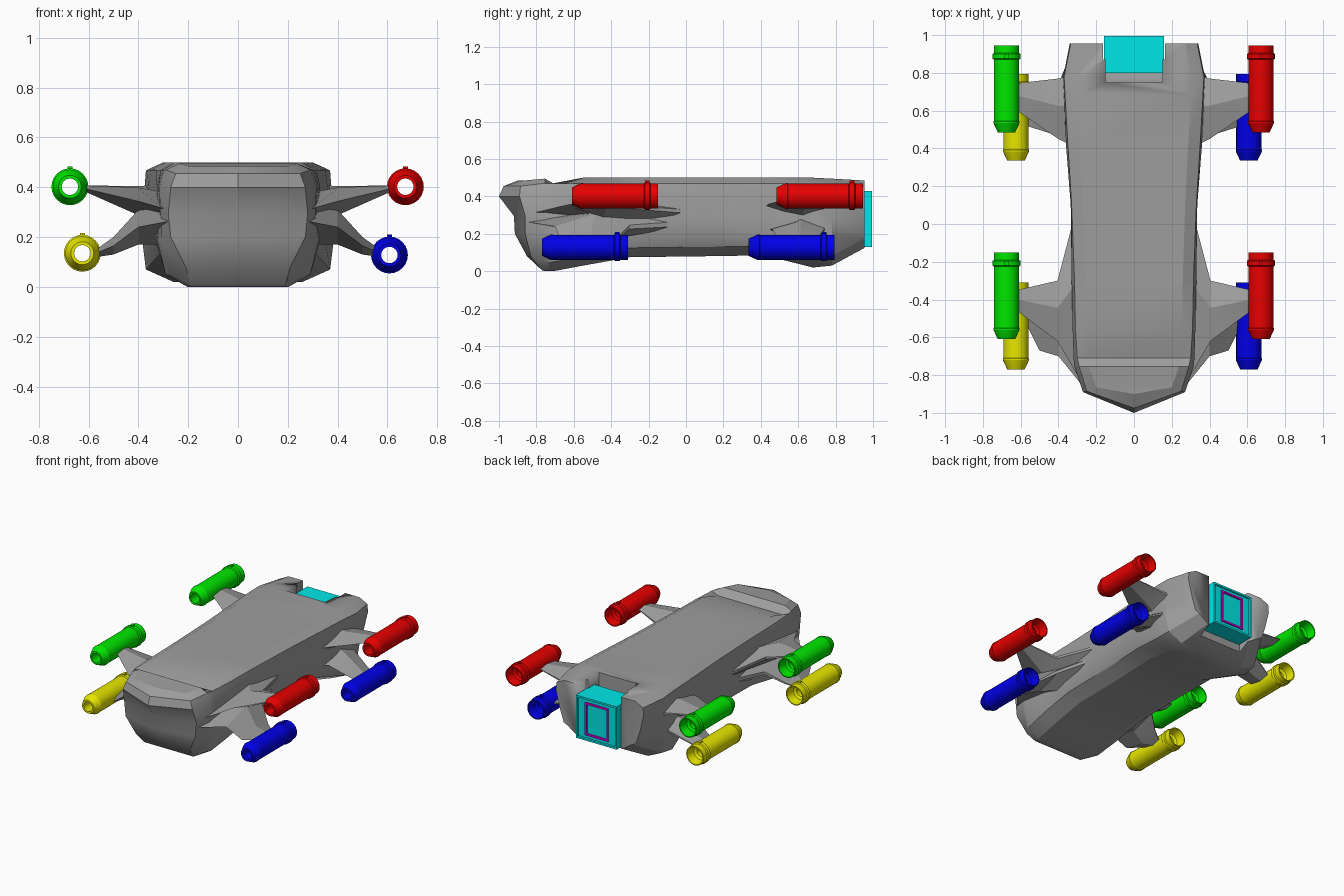
import bpy, bmesh, math

if "Cube" in bpy.data.objects:
    bpy.data.objects.remove(bpy.data.objects["Cube"])


def material(name, rgb):
    m = bpy.data.materials.new(name)
    m.diffuse_color = (*rgb, 1)
    m.use_nodes = True
    m.node_tree.nodes["Principled BSDF"].inputs["Base Color"].default_value = m.diffuse_color
    return m


GREY = material("hull grey", (0.34, 0.34, 0.34))
RED = material("red", (0.8, 0, 0))
BLUE = material("blue", (0, 0, 0.8))
GREEN = material("green", (0, 0.8, 0))
YELLOW = material("yellow", (0.8, 0.8, 0))
CYAN = material("cyan", (0, 0.8, 0.8))
MAGENTA = material("magenta", (0.8, 0, 0.8))


def finish(bm, name, mats, angle=30):
    bmesh.ops.recalc_face_normals(bm, faces=bm.faces)
    mesh = bpy.data.meshes.new(name)
    bm.to_mesh(mesh)
    bm.free()
    ob = bpy.data.objects.new(name, mesh)
    bpy.context.collection.objects.link(ob)
    for m in mats:
        mesh.materials.append(m)
    bpy.ops.object.select_all(action='DESELECT')
    ob.select_set(True)
    bpy.context.view_layer.objects.active = ob
    bpy.ops.object.shade_smooth_by_angle(angle=math.radians(angle))
    return ob


def loft(bm, rings, close=False):
    """Skin closed rings of vertices; close joins the last ring to the first."""
    n = len(rings[0])
    pairs = list(zip(rings, rings[1:])) + ([(rings[-1], rings[0])] if close else [])
    for a, b in pairs:
        for i in range(n):
            j = (i + 1) % n
            bm.faces.new((a[i], a[j], b[j], b[i]))


def box(bm, x0, x1, y0, y1, z0, z1):
    v = bmesh.ops.create_cube(bm, size=1)["verts"]
    for p in v:
        p.co = ((x0 + x1) / 2 + p.co.x * (x1 - x0), (y0 + y1) / 2 + p.co.y * (y1 - y0),
                (z0 + z1) / 2 + p.co.z * (z1 - z0))


# Hull: mirrored cross-sections from nose to tail
# y, half widths (roof, upper, middle, lower, bottom), roof z, belly z, cockpit dip
STATIONS = [
    (-0.755, .29, .315, .31, .31, .27, .50, .00, .005),
    (-0.71, .30, .32, .31, .325, .29, .50, .00, .05),
    (-0.55, .31, .325, .32, .33, .30, .50, .03, 0),
    (-0.30, .315, .33, .33, .33, .30, .50, .075, 0),
    (0.10, .33, .335, .335, .33, .30, .50, .08, 0),
    (0.42, .35, .36, .35, .35, .31, .50, .085, 0),
    (0.68, .365, .37, .37, .385, .37, .50, .02, 0),
    (0.78, .37, .375, .37, .385, .36, .495, .03, 0),
    (0.955, .335, .34, .31, .28, .25, .485, .125, 0),
]
# Nose front edge: x, y, z from the beak down to the chin
NOSE = [(.20, -.865, .485), (.25, -.885, .455), (.27, -.89, .40), (.28, -.86, .295),
        (.27, -.86, .20), (.21, -.83, .08), (.19, -.77, .005)]
BOW = [.035, .09, .11, .06, .055, .02, 0]  # forward bulge on the centre line

sections = [NOSE]
for y, xt, xu, xm, xl, xb, zt, zb, dip in STATIONS:
    sections.append([(xt * .82, y, zt - dip), (xt, y, zt - .03), (xu, y, .40), (xm, y, .28),
                     (xl, y, .19), (xb, y, zb + .05), (xb * .7, y, zb)])
bm = bmesh.new()
rings = [[bm.verts.new(p) for p in s] + [bm.verts.new((-x, y, z)) for x, y, z in reversed(s)]
         for s in sections]
loft(bm, rings)
bm.faces.new(rings[-1])
centre = [bm.verts.new((0, p[1] - b, p[2])) for p, b in zip(NOSE, BOW)]
for i in range(6):
    right, left = rings[0][:7], rings[0][:6:-1]
    for side in (right, left):
        bm.faces.new((side[i], side[i + 1], centre[i + 1], centre[i]))
for k in (0, 6):  # close the nose plate to the roof and the chin
    bm.faces.new((rings[0][k], centre[k], rings[0][13 - k]))
hull = finish(bm, "hull", [GREY], 25)

# Notches in the tail above, beside and below the rear engine block
for x, y, z0, z1 in ((.15, .75, .40, .7), (.165, .87, -.1, .7)):
    bm = bmesh.new()
    box(bm, -x, x, y, 1.1, z0, z1)
    cutter = finish(bm, "tail_notch_cutter", [GREY])
    cutter.hide_render = True
    mod = hull.modifiers.new("tail notch", 'BOOLEAN')
    mod.operation = 'DIFFERENCE'
    mod.solver = 'EXACT'
    mod.object = cutter
    bpy.context.view_layer.objects.active = hull
    bpy.ops.object.modifier_apply(modifier=mod.name)
    bpy.data.objects.remove(cutter)


# Struts: tapered arms of wedge section (x, front y, rear y, low z, high z)
def strut(name, parts):
    for side, label in ((1, "right"), (-1, "left")):
        bm = bmesh.new()
        rings = []
        for x, y0, y1, z0, z1 in parts:
            ym, dz = y0 + (y1 - y0) * .55, z1 - z0
            pts = [(y0, z0 + dz * .5), (ym, z1), (y1, z0 + dz * .55),
                   (y1, z0 + dz * .4), (ym, z0)]
            rings.append([bm.verts.new((side * x, y, z)) for y, z in pts])
        loft(bm, rings)
        bm.faces.new(rings[0])
        bm.faces.new(rings[-1])
        finish(bm, f"{name}_{label}", [GREY], 20)


strut("front_upper_strut", [(.30, -.80, .10, .25, .38), (.405, -.62, -.30, .29, .40),
                            (.62, -.46, -.35, .385, .407)])
strut("front_lower_strut", [(.27, -.86, .08, .17, .36), (.40, -.70, -.30, .17, .31),
                            (.50, -.67, -.38, .13, .20), (.57, -.53, -.42, .12, .15)])
strut("rear_upper_strut", [(.30, .40, .80, .26, .41), (.40, .45, .77, .32, .405),
                           (.62, .60, .745, .385, .407)])
strut("rear_lower_strut", [(.30, .42, .78, .13, .31), (.38, .46, .74, .18, .27),
                           (.57, .52, .68, .12, .15)])

# Thruster pods: hollow turned tubes with a collar (radius, distance from the front)
TUBE = [(.033, 0), (.046, 0), (.067, .045), (.069, .05), (.069, .058), (.067, .06),
        (.067, .385), (.074, .39), (.074, .415), (.067, .42), (.067, .46), (.060, .46),
        (.050, .40), (.033, .39)]
SIDES = 24


def pod(name, mat, x, y, z):
    bm = bmesh.new()
    rings = [[bm.verts.new((x + r * math.cos(t), y + d, z + r * math.sin(t)))
              for t in (2 * math.pi * i / SIDES for i in range(SIDES))] for r, d in TUBE]
    loft(bm, rings, close=True)
    box(bm, x - .01, x + .01, y + .39, y + .415, z + .065, z + .082)
    finish(bm, name, [mat], 20)


for end, yu, yl in (("front", -.61, -.77), ("rear", .485, .335)):
    pod(end + "_upper_pod_right", RED, .672, yu, .402)
    pod(end + "_upper_pod_left", GREEN, -.675, yu, .402)
    pod(end + "_lower_pod_right", BLUE, .608, yl, .128)
    pod(end + "_lower_pod_left", YELLOW, -.625, yl, .135)


# Rear engine: stepped cyan block with a tall stepped magenta nozzle on its back
def stepped_block(name, mat, size, steps):
    bm = bmesh.new()
    box(bm, *size)
    face = max(bm.faces, key=lambda f: f.calc_center_median().y)
    for inset, depth in steps:
        bmesh.ops.inset_region(bm, faces=[face], thickness=inset, depth=0)
        bmesh.ops.translate(bm, verts=face.verts, vec=(0, depth, 0))
    finish(bm, name, [mat])


stepped_block("rear_engine_block", CYAN, (-.158, .158, .80, .995, .13, .43),
              [(.018, 0), (.003, -.01)])
stepped_block("rear_nozzle", MAGENTA, (-.09, .09, .95, .994, .165, .395),
              [(.018, 0), (.003, -.012), (.02, 0), (.003, -.012)])
